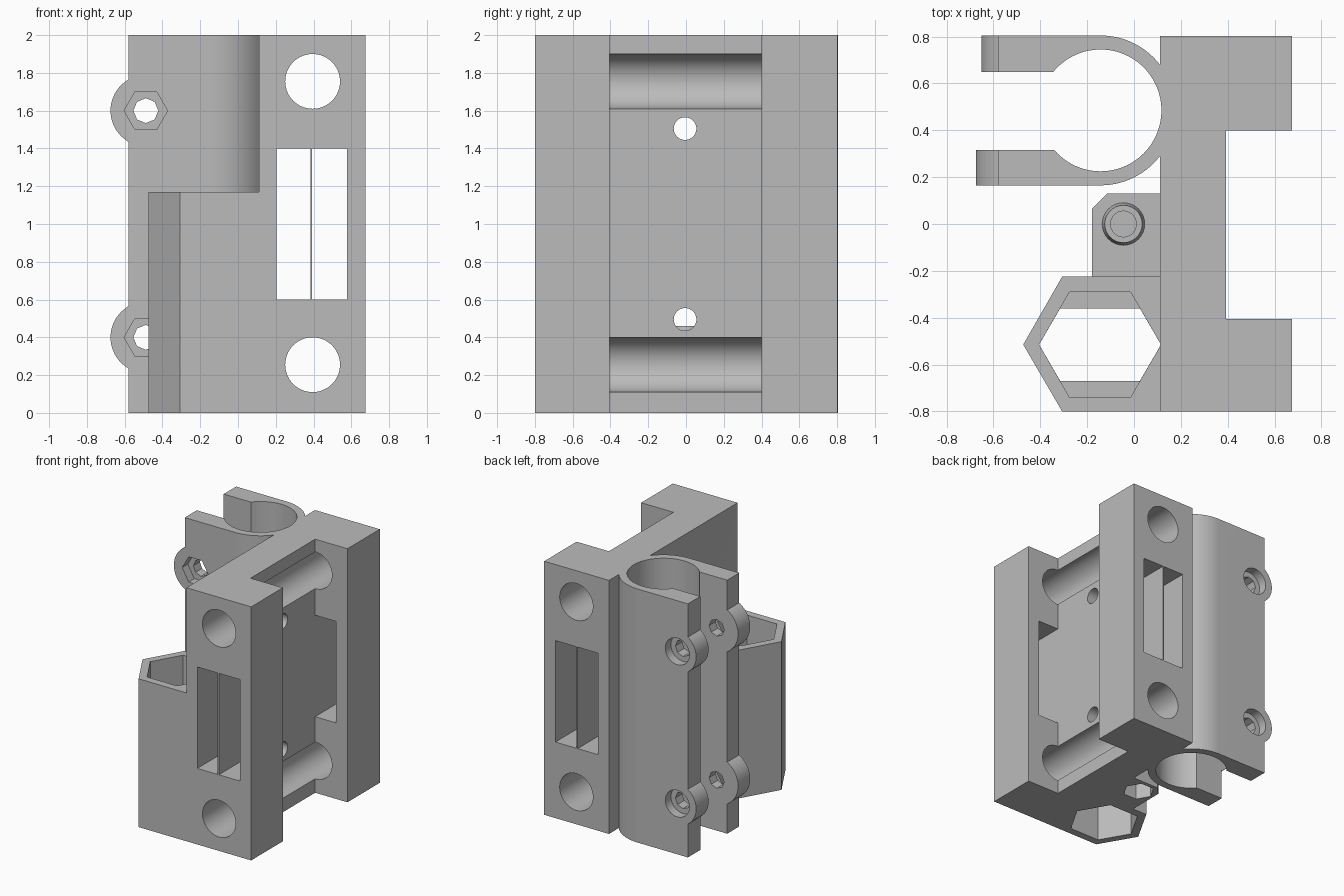
import bpy
import math

cube = bpy.data.objects.get("Cube")
if cube:
    bpy.data.objects.remove(cube, do_unlink=True)

grey = bpy.data.materials.new("plain grey")
grey.use_nodes = True
grey.diffuse_color = (0.5, 0.5, 0.5, 1)
grey.node_tree.nodes["Principled BSDF"].inputs["Base Color"].default_value = (0.5, 0.5, 0.5, 1)


def prism(name, points, low, high, axis="z"):
    """Extrude a profile along an axis; profile is (x, y), (x, z) or (y, z)."""
    place = {"z": lambda a, b, h: (a, b, h),
             "y": lambda a, b, h: (a, h, b),
             "x": lambda a, b, h: (h, a, b)}[axis]
    n = len(points)
    verts = [place(a, b, h) for h in (low, high) for a, b in points]
    faces = [list(range(n))[::-1], list(range(n, 2 * n))]
    faces += [(i, (i + 1) % n, n + (i + 1) % n, n + i) for i in range(n)]
    if axis == "y":
        faces = [list(f)[::-1] for f in faces]
    mesh = bpy.data.meshes.new(name)
    mesh.from_pydata(verts, [], faces)
    mesh.materials.append(grey)
    obj = bpy.data.objects.new(name, mesh)
    bpy.context.collection.objects.link(obj)
    return obj


def box(name, x, y, z):
    return prism(name, [(x[0], y[0]), (x[1], y[0]), (x[1], y[1]), (x[0], y[1])], *z)


def ring(a, b, radius, sides=64):
    return [(a + radius * math.cos(2 * math.pi * i / sides),
             b + radius * math.sin(2 * math.pi * i / sides)) for i in range(sides)]


def combine(target, other, operation):
    mod = target.modifiers.new("bool", "BOOLEAN")
    mod.operation, mod.solver, mod.object = operation, "EXACT", other
    bpy.context.view_layer.objects.active = target
    bpy.ops.object.modifier_apply(modifier=mod.name)
    bpy.data.objects.remove(other, do_unlink=True)


def add(other):
    combine(bracket, other, "UNION")


def cut(other):
    combine(bracket, other, "DIFFERENCE")


# Main upright with the channel on its +x side
bracket = box("bracket", (0.11, 0.675), (-0.8, 0.803), (0, 2))
cut(box("channel", (0.393, 0.9), (-0.405, 0.4), (-0.1, 2.1)))

# Rod holes, small cross holes and the divided belt window
for z, hole_z in ((0.255, 0.495), (1.755, 1.505)):
    cut(prism("rod_hole", ring(0.395, z, 0.145), -1, 1, "y"))
    cut(prism("cross_hole", ring(-0.005, hole_z, 0.06, 32), 0, 0.6, "x"))
for x in ((0.205, 0.383), (0.393, 0.577)):
    cut(box("belt_window", x, (-1, 1), (0.6, 1.4)))

# Split rod clamp with bolt ears
cx, cy = -0.143, 0.485
clamp = prism("clamp", ring(cx, cy, 0.32, 96), 0, 2)
combine(clamp, box("jaws", (-0.58, cx), (cy - 0.32, cy + 0.32), (0, 2)), "UNION")
for z in (0.4, 1.6):
    combine(clamp, prism("front_ear", ring(-0.485, z, 0.19), 0.165, 0.315, "y"), "UNION")
    combine(clamp, prism("back_ear", ring(-0.485, z, 0.167), 0.65, 0.805, "y"), "UNION")
add(clamp)
cut(prism("bore", ring(cx, cy, 0.26, 96), -0.1, 2.1))
cut(box("slot", (-0.9, cx), (0.315, 0.65), (-0.1, 2.1)))
for z in (0.4, 1.6):
    cut(prism("bolt_hole", ring(-0.488, z, 0.066, 8), 0.1, 0.9, "y"))
    cut(prism("nut_recess", ring(-0.488, z, 0.115, 6), 0.1, 0.235, "y"))
    cut(prism("head_recess", ring(-0.488, z, 0.105, 32), 0.735, 0.9, "y"))

# Hexagonal nut holder
hx, hy = -0.145, -0.515
add(prism("nut_holder", [(-0.473, hy), (-0.307, -0.8), (0.14, -0.8),
                         (0.14, -0.225), (-0.307, -0.225)], 0, 1.17))

# Low stop block beside the nut holder, with a tapered screw seat
add(prism("stop_block", [(-0.18, -0.26), (0.14, -0.26), (0.14, 0.13),
                         (-0.115, 0.13), (-0.18, 0.065)], 0, 0.4))
seat = prism("screw_seat", ring(-0.045, 0, 0.1, 32), 0.35, 0.46)
for v in seat.data.vertices:
    if v.co.z > 0.4:
        v.co.x = -0.045 + (v.co.x + 0.045) * 0.8
        v.co.y *= 0.8
add(seat)
cut(prism("screw_hole", ring(-0.045, 0, 0.055, 32), 0.2, 0.6))
cut(prism("nut_trap", ring(-0.045, 0, 0.115, 6), -0.1, 0.14))

# Nut pockets from both ends, joined by a narrower passage
for low, high in ((0.75, 1.3), (-0.1, 0.4)):
    cut(prism("nut_pocket", ring(hx, hy, 0.26, 6), low, high))
cut(prism("passage", [(hx + sx * x, hy + y) for sx, x, y in (
    (1, 0.26, 0), (1, 0.17, 0.155), (-1, 0.17, 0.155),
    (-1, 0.26, 0), (-1, 0.17, -0.155), (1, 0.17, -0.155))], 0.3, 0.9))

# Smooth the round surfaces and keep the edges crisp
bpy.ops.object.select_all(action="DESELECT")
bracket.name = "rod_clamp_bracket"
bracket.select_set(True)
bpy.context.view_layer.objects.active = bracket
bpy.ops.object.shade_smooth_by_angle(angle=math.radians(30))
